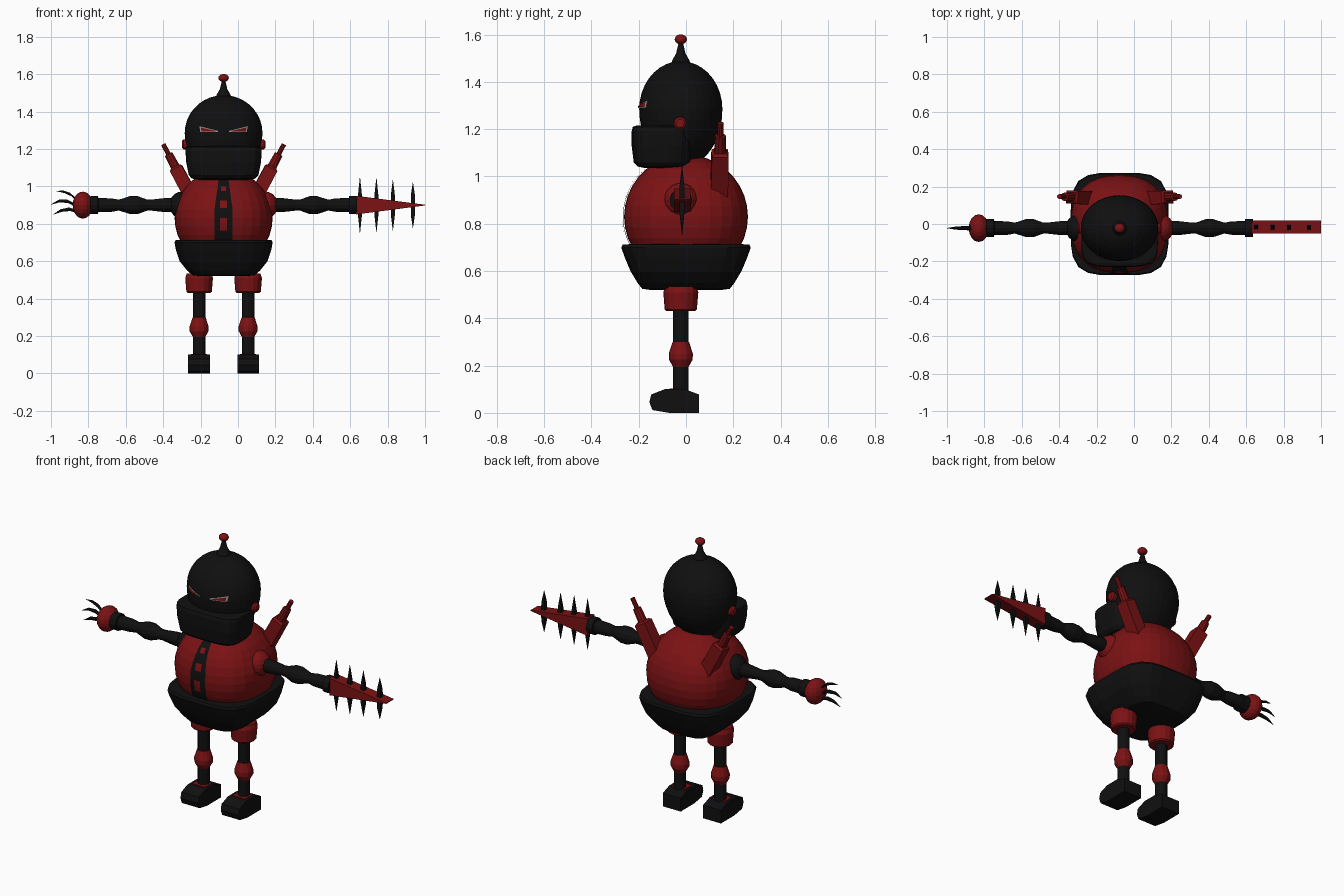
import bpy, bmesh, math
from mathutils import Vector

if "Cube" in bpy.data.objects:
    bpy.data.objects.remove(bpy.data.objects["Cube"])

CX, CY = -0.077, -0.022      # body centre line, limb plane


def mat(name, col):
    m = bpy.data.materials.new(name)
    m.diffuse_color = (*col, 1)
    m.use_nodes = True
    m.node_tree.nodes["Principled BSDF"].inputs["Base Color"].default_value = m.diffuse_color
    return m


RED = mat("dark red", (0.2, 0.006, 0.007))
BLACK = mat("near black", (0.005, 0.005, 0.0055))
GREY = mat("light grey", (0.3, 0.3, 0.3))


def finish(name, bm, m, recalc=True):
    if recalc:
        bmesh.ops.recalc_face_normals(bm, faces=bm.faces)
    me = bpy.data.meshes.new(name)
    bm.to_mesh(me)
    bm.free()
    me.materials.append(m)
    ob = bpy.data.objects.new(name, me)
    bpy.context.collection.objects.link(ob)
    return ob


def skin(bm, rings):
    for a, b in zip(rings, rings[1:]):
        n = len(a)
        for i in range(n):
            bm.faces.new((a[i], a[(i + 1) % n], b[(i + 1) % n], b[i]))
    bm.faces.new(rings[0][::-1])
    bm.faces.new(rings[-1])


def loft(name, rings, cx, cy, n, m, seg=32):
    """Stack of superellipse rings (z, rx, ry)."""
    bm = bmesh.new()
    out = []
    for z, rx, ry in rings:
        ring = []
        for i in range(seg):
            t = 2 * math.pi * i / seg
            c, s = math.cos(t), math.sin(t)
            k = (abs(c) ** n + abs(s) ** n) ** (-1 / n)
            ring.append(bm.verts.new((cx + rx * c * k, cy + ry * s * k, z)))
        out.append(ring)
    skin(bm, out)
    return finish(name, bm, m)


def lathe(name, prof, org, axis, m, seg=12, turn=0.0):
    """Revolve (distance, radius) points about an axis."""
    bm = bmesh.new()
    q = Vector(axis).to_track_quat('Z', 'Y')
    rings = []
    for d, r in prof:
        r = max(r, 0.0008)
        rings.append([bm.verts.new(Vector(org) + q @ Vector((
            r * math.cos(turn + 2 * math.pi * i / seg),
            r * math.sin(turn + 2 * math.pi * i / seg), d))) for i in range(seg)])
    skin(bm, rings)
    return finish(name, bm, m)


def ball(name, c, r, m, seg=16):
    bm = bmesh.new()
    bmesh.ops.create_uvsphere(bm, u_segments=seg, v_segments=seg // 2 + 2, radius=1)
    for v in bm.verts:
        v.co = Vector(c) + Vector(v.co[i] * r[i] for i in range(3))
    return finish(name, bm, m)


def prism(name, pts, plane, lo, hi, m):
    """Extrude a polygon along the axis missing from plane."""
    bm = bmesh.new()
    make = (lambda a, b, c: (c, a, b)) if plane == "yz" else (lambda a, b, c: (a, c, b))
    skin(bm, [[bm.verts.new(make(a, b, c)) for a, b in pts] for c in (lo, hi)])
    return finish(name, bm, m)


def patch(name, corners, surf, off, m, n=6):
    """Four (x, z) corners laid on the front of a curved surface."""
    bm = bmesh.new()
    a, b, c, d = [Vector(p) for p in corners]
    g = []
    for i in range(n + 1):
        l, r = a.lerp(d, i / n), b.lerp(c, i / n)
        row = [l.lerp(r, j / n) for j in range(n + 1)]
        g.append([bm.verts.new((CX + p.x, surf(p.x, p.y) - off, p.y)) for p in row])
    for i in range(n):
        for j in range(n):
            f = bm.faces.new((g[i][j], g[i][j + 1], g[i + 1][j + 1], g[i + 1][j]))
            f.normal_update()
            if f.normal.y > 0:
                f.normal_flip()
    return finish(name, bm, m, False)


# Body ball and its front surface
R, BZ, BN = 0.262, 0.83, 2.4
angles = [math.radians(a) for a in range(-60, 90, 10)] + [math.radians(88)]
loft("body", [(BZ + R * math.sin(a), R * math.cos(a), R * math.cos(a)) for a in angles],
     CX, 0, BN, RED)


def body_front(x, z):
    r = math.sqrt(R * R - (z - BZ) ** 2)
    return -(r ** BN - abs(x) ** BN) ** (1 / BN)


# Chest stripe with red squares
patch("chest_stripe_lower", [(-.048, .70), (.048, .70), (.048, .88), (-.048, .88)], body_front, .005, BLACK)
patch("chest_stripe_upper", [(-.048, .88), (.048, .88), (.025, 1.045), (-.025, 1.045)], body_front, .005, BLACK)
for i, (w, z0, z1) in enumerate([(.019, .765, .83), (.019, .885, .925), (.014, .975, 1.0)]):
    patch(f"chest_square_{i}", [(-w, z0), (w, z0), (w, z1), (-w, z1)], body_front, .009, RED, 3)

# Pelvis bowl
loft("pelvis", [(.52, .13, .15), (.525, .165, .185), (.55, .195, .205), (.60, .235, .235),
                (.66, .255, .26), (.70, .262, .274), (.712, .258, .268), (.714, .22, .23)],
     CX, 0, 4, BLACK)

# Head dome
HZ, HX, HY = 1.285, 0.208, 0.176
head = []
for a in [-72, -60, -50, -40, -30, -20, -10, 0, 10, 20, 30, 40, 50, 60, 70, 80, 88]:
    s, c = math.sin(math.radians(a)), math.cos(math.radians(a))
    head.append((HZ + s * (.25 if a < 0 else .203), HX * c, HY * c))
loft("helmet", head, CX, CY, 2, BLACK)


def head_front(x, z):
    return CY - HY * math.sqrt(1 - ((z - HZ) / .203) ** 2 - (x / HX) ** 2)


# Jaw guard
loft("jaw", [(1.035, .13, .07), (1.042, .17, .105), (1.06, .186, .121), (1.13, .2, .13),
             (1.19, .204, .13), (1.21, .202, .125), (1.215, .19, .11)], CX, -.1, 4, BLACK)

# Antenna
lathe("antenna", [(1.47, .042), (1.49, .037), (1.52, .02), (1.57, .008)], (CX, CY, 0), (0, 0, 1), BLACK)
ball("antenna_ball", (CX, CY, 1.58), (.028, .026, .021), RED)

for side, s in (("left", -1), ("right", 1)):
    # Eyes
    patch(f"{side}_eye_rim", [(s * .03, 1.29), (s * .125, 1.29), (s * .13, 1.322), (s * .03, 1.297)],
          head_front, .006, GREY)
    patch(f"{side}_eye", [(s * .042, 1.294), (s * .118, 1.294), (s * .122, 1.315), (s * .042, 1.297)],
          head_front, .009, RED)
    # Ear knob
    lathe(f"{side}_ear", [(.17, .027), (.215, .027), (.223, .018)], (CX, CY - .003, 1.225), (s, 0, 0), RED)

    # Leg
    lx = CX + s * .131
    lathe(f"{side}_hip", [(.43, .06), (.437, .068), (.51, .074), (.535, .066)], (lx, CY, 0), (0, 0, 1), RED, 16)
    lathe(f"{side}_leg", [(.06, .033), (.45, .033)], (lx, CY, 0), (0, 0, 1), BLACK)
    lathe(f"{side}_knee", [(.195, .033), (.225, .05), (.25, .051), (.3, .035), (.302, .03)],
          (lx, CY, 0), (0, 0, 1), RED)
    prism(f"{side}_foot", [(.055, 0), (.055, .078), (-.005, .1), (-.09, .1), (-.147, .078),
                           (-.155, .045), (-.142, .012), (-.07, 0)], "yz", lx - .058, lx + .058, BLACK)
    prism(f"{side}_ankle_plate", [(-.07, .099), (.0, .099), (.0, .104), (-.07, .104)],
          "yz", lx - .042, lx + .042, RED)

    # Shoulder and arm
    ball(f"{side}_shoulder", (CX + s * .225, CY, .9), (.065, .072, .072), RED if s > 0 else BLACK)
    lathe(f"{side}_arm", [(.25, .036), (.31, .038), (.39, .029), (.41, .03), (.46, .048), (.5, .048),
                          (.56, .029), (.6, .036), (.67, .038), (.671, .048), (.712, .048)],
          (CX, CY, .9), (s, 0, 0), BLACK)

    # Shoulder cannon leaning outward
    lean = Vector((s * .47, .02, .88)).normalized()
    base = Vector((CX + s * .165, .14, .93))
    lathe(f"{side}_cannon_box", [(0, .052), (.19, .05), (.2, .035)], base, lean, RED, 4, math.pi / 4)
    lathe(f"{side}_cannon_barrel", [(.18, .026), (.275, .023), (.276, .013), (.335, .013)], base, lean, RED, 10)

# Claw hand
ball("hand", (-.83, CY, .9), (.054, .074, .072), RED)
for i, pts in enumerate([[(-.86, .925), (-.895, .957), (-.93, .971), (-.972, .975)],
                         [(-.87, .9), (-.91, .92), (-.955, .922), (-1, .903)],
                         [(-.86, .865), (-.90, .878), (-.945, .871), (-.988, .85)]]):
    bm = bmesh.new()
    rings = []
    for (x, z), r in zip(pts, (.012, .011, .008, .0008)):
        rings.append([bm.verts.new((x - .4 * r * math.sin(t), CY + r * math.cos(t), z + r * math.sin(t)))
                      for t in [k * math.pi / 3 for k in range(6)]])
    skin(bm, rings)
    finish(f"claw_{i}", bm, BLACK)

# Wedge blade with spikes
prism("blade", [(.63, .85), (1.0, .898), (1.0, .902), (.63, .95)], "xz", -.05, .018, RED)
for i, (x, h) in enumerate([(.652, .15), (.74, .145), (.828, .135), (.935, .122)]):
    lathe(f"spike_{i}", [(-h, 0), (-.06, .014), (-.035, .016), (.035, .016), (.06, .014), (h, 0)],
          (x, CY + .005, .9), (0, 0, 1), BLACK, 4, math.pi / 4)
